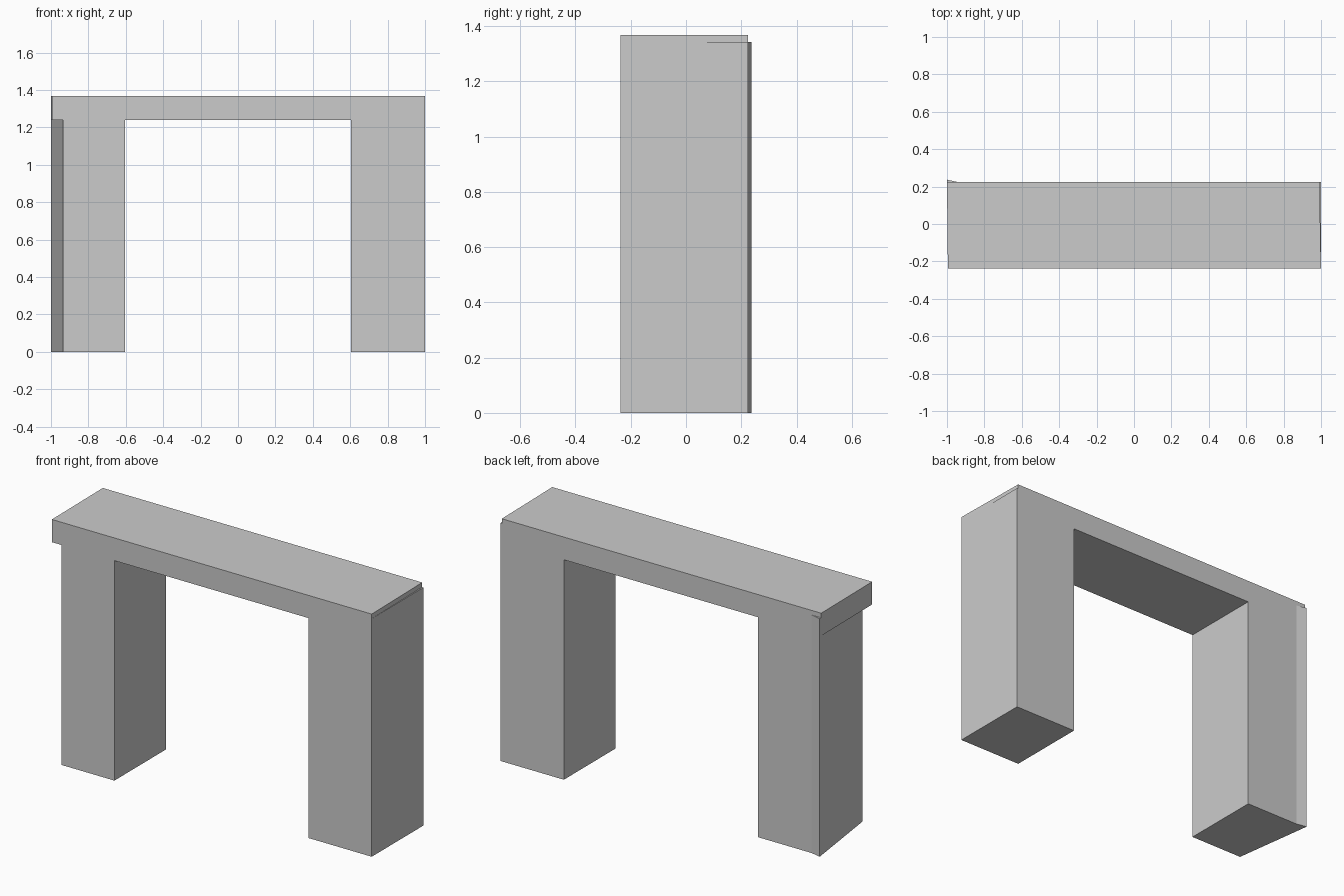
import bpy
import bmesh

if "Cube" in bpy.data.objects:
    bpy.data.objects.remove(bpy.data.objects["Cube"])


def prism(name, outline, z0, z1):
    """Extrude a plan outline (counter-clockwise x, y points) from z0 to z1."""
    bm = bmesh.new()
    base = bm.faces.new([bm.verts.new((x, y, z0)) for x, y in outline])
    ext = bmesh.ops.extrude_face_region(bm, geom=[base], use_keep_orig=True)
    for v in ext["geom"]:
        if isinstance(v, bmesh.types.BMVert):
            v.co.z = z1
    bmesh.ops.recalc_face_normals(bm, faces=bm.faces)
    mesh = bpy.data.meshes.new(name)
    bm.to_mesh(mesh)
    bm.free()
    obj = bpy.data.objects.new(name, mesh)
    bpy.context.collection.objects.link(obj)
    return obj


FRONT, BACK = -0.237, 0.224
INNER = 0.605
LINTEL_BOTTOM, LEG_TOP, TOP = 1.24, 1.342, 1.368

# Lintel: very slightly skewed slab across the top
arch = prism("stone_arch", [(-0.995, FRONT), (1.0, FRONT),
                            (0.992, BACK), (-1.0, BACK)], LINTEL_BOTTOM, TOP)

# Right leg: plain block
right_leg = prism("right_leg", [(INNER, FRONT), (1.0, FRONT),
                                (1.0, BACK), (INNER, BACK)], 0, LEG_TOP)

# Left leg: slanted outer face, back corner pulled outwards
left_leg = prism("left_leg", [(-0.935, FRONT), (-INNER, FRONT), (-INNER, BACK),
                              (-0.94, BACK), (-1.0, 0.237)], 0, LEG_TOP)

# Fuse the legs into the lintel so the flush faces are continuous
bpy.context.view_layer.objects.active = arch
for leg in (right_leg, left_leg):
    mod = arch.modifiers.new("join_" + leg.name, "BOOLEAN")
    mod.operation = "UNION"
    mod.solver = "EXACT"
    mod.object = leg
    bpy.ops.object.modifier_apply(modifier=mod.name)
    bpy.data.objects.remove(leg)
